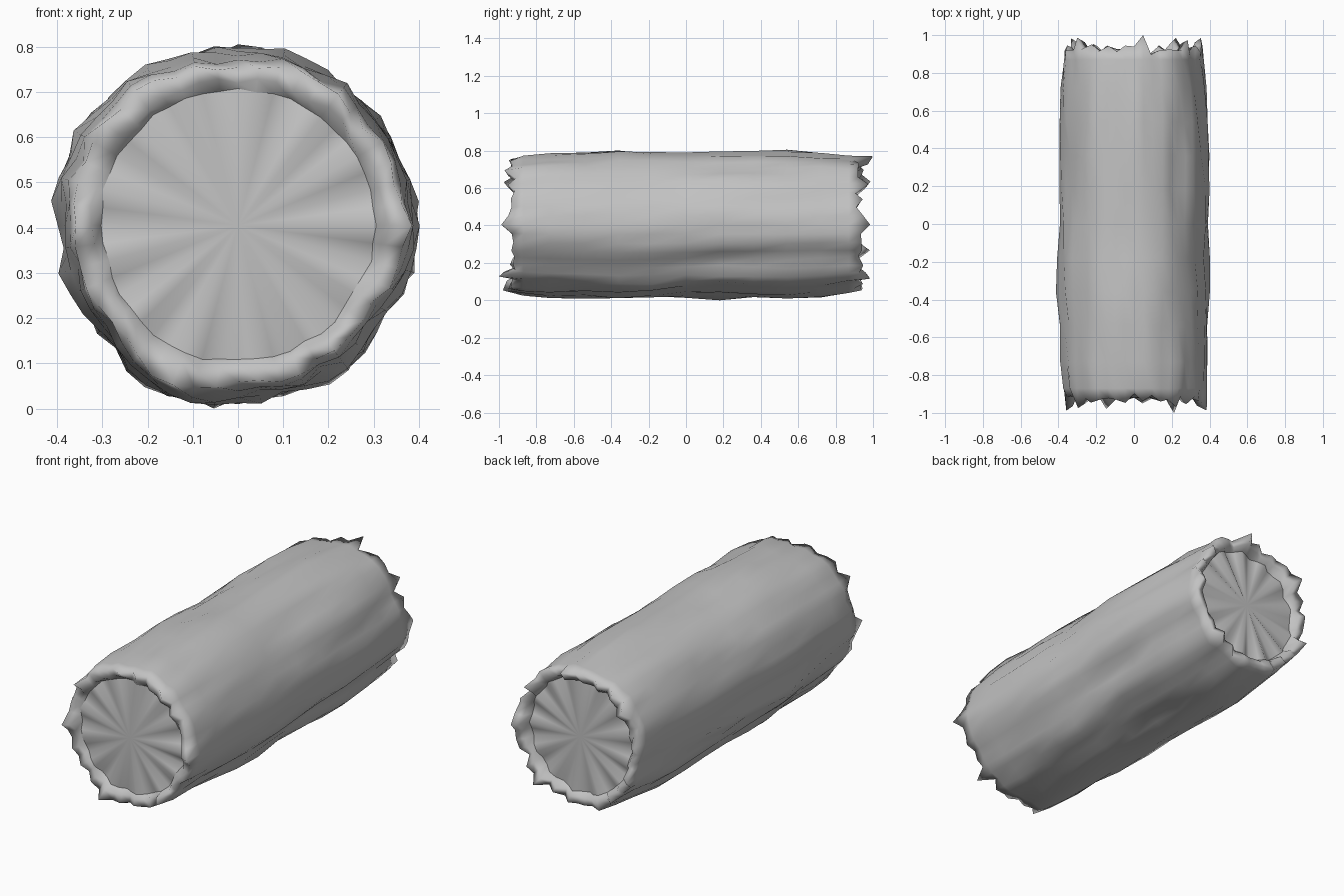
import bpy, bmesh, math, random
from mathutils import noise, Vector

if "Cube" in bpy.data.objects:
    bpy.data.objects.remove(bpy.data.objects["Cube"])

random.seed(11)
N = 48                      # sides around the log
ZC = 0.407                  # height of the log axis

# outline of the log seen from the front (degrees, radius)
OUTLINE = [(-8, .412), (15, .396), (32, .396), (52, .402), (82, .410),
           (98, .396), (115, .408), (122, .416), (139, .416), (154, .418),
           (172, .410), (188, .402), (208, .396), (226, .396), (239, .420),
           (255, .414), (277, .398), (300, .397), (314, .408), (329, .386),
           (352, .412)]


def outline(a):
    d = math.degrees(a) % 360
    if d > 352:
        d -= 360
    for (a0, r0), (a1, r1) in zip(OUTLINE, OUTLINE[1:]):
        if a0 <= d <= a1:
            return r0 + (r1 - r0) * (d - a0) / (a1 - a0)


def bumps(a, y):
    """Bark lumps stretched along the log."""
    p = Vector((math.cos(a) * 2.2, math.sin(a) * 2.2, y * 1.8))
    q = Vector((math.cos(a) * 6, math.sin(a) * 6, y * 2.5 + 9))
    return 0.016 * noise.noise(p) + 0.022 * noise.noise(q)


bm = bmesh.new()


def ring(scale, y, jitter=0.0, y_of=None, radius=None):
    """Bark ring following the outline, or a round one if radius is given."""
    verts = []
    for i in range(N):
        a = 2 * math.pi * i / N
        r = (outline(a) - 0.018) * scale + bumps(a, y)
        if radius:
            r = radius + 0.3 * (r - 0.387)
        r += random.uniform(-jitter, jitter)
        verts.append(bm.verts.new((r * math.cos(a), y_of[i] if y_of else y,
                                   ZC + r * math.sin(a))))
    return verts


def ragged(splinters):
    """Depth of the torn bark edge, with long splinters at given degrees."""
    ys = [0.925 + 0.022 * noise.noise(Vector((i * 0.9, splinters[0], 3.3)))
          + (0.012 if i % 2 else -0.012) + random.uniform(-0.014, 0.014)
          for i in range(N)]
    for d in splinters:
        i = round(d / 360 * N) % N
        ys[i] = random.uniform(0.97, 0.99)
        ys[(i + 1) % N] += 0.015
    ys[round(splinters[0] / 360 * N) % N] = 1.0
    return ys


def end_rings(sign, splinters, depth):
    """Torn edge, thick inner lip and cap rim, from outside in."""
    edge = ragged(splinters)
    outer = ring(0.935, sign * 0.93, 0.008, [sign * v for v in edge])
    lip = ring(1, sign * 0.92, 0.008,
               [sign * (v * 0.7 + 0.272) for v in edge], 0.322)
    rim = ring(1, sign * 0.88, 0.004,
               [sign * (depth + 0.016 * math.cos(13 * 2 * math.pi * i / N)
                        + random.uniform(-0.006, 0.006)) for i in range(N)], 0.302)
    return [outer, lip, rim]


# rings in order from front cap to back cap
front = end_rings(-1, (310, 2, 50, 140, 180, 245), 0.900)
back = end_rings(1, (80, 35, 0, 142, 205, 305), 0.890)
body = [ring(s, y, 0.005) for y, s in
        [(-0.87, 0.965), (-0.73, 0.995), (-0.54, 1.0), (-0.36, 1.02),
         (-0.18, 1.005), (0.0, 0.995), (0.18, 1.0), (0.36, 1.005),
         (0.54, 1.0), (0.72, 0.98), (0.87, 0.95)]]
rings = front[::-1] + body + back
for r0, r1 in zip(rings, rings[1:]):
    for i in range(N):
        j = (i + 1) % N
        bm.faces.new((r0[i], r0[j], r1[j], r1[i]))

# fan-shaped cut ends, creased where they meet the bark
for rim, y in ((rings[0], -0.92), (rings[-1], 0.90)):
    c = bm.verts.new((0, y, ZC))
    for i in range(N):
        j = (i + 1) % N
        bm.faces.new((c, rim[i], rim[j]))
        bm.edges.get((rim[i], rim[j])).smooth = False

# rest on the ground
low = min(v.co.z for v in bm.verts)
for v in bm.verts:
    v.co.z -= low

bmesh.ops.recalc_face_normals(bm, faces=bm.faces)
for f in bm.faces:
    f.smooth = True
me = bpy.data.meshes.new("log")
bm.to_mesh(me)
bm.free()
log = bpy.data.objects.new("log", me)
bpy.context.collection.objects.link(log)

mat = bpy.data.materials.new("wood grey")
mat.diffuse_color = (0.54, 0.54, 0.54, 1)
mat.use_nodes = True
mat.node_tree.nodes["Principled BSDF"].inputs["Base Color"].default_value = mat.diffuse_color
me.materials.append(mat)
